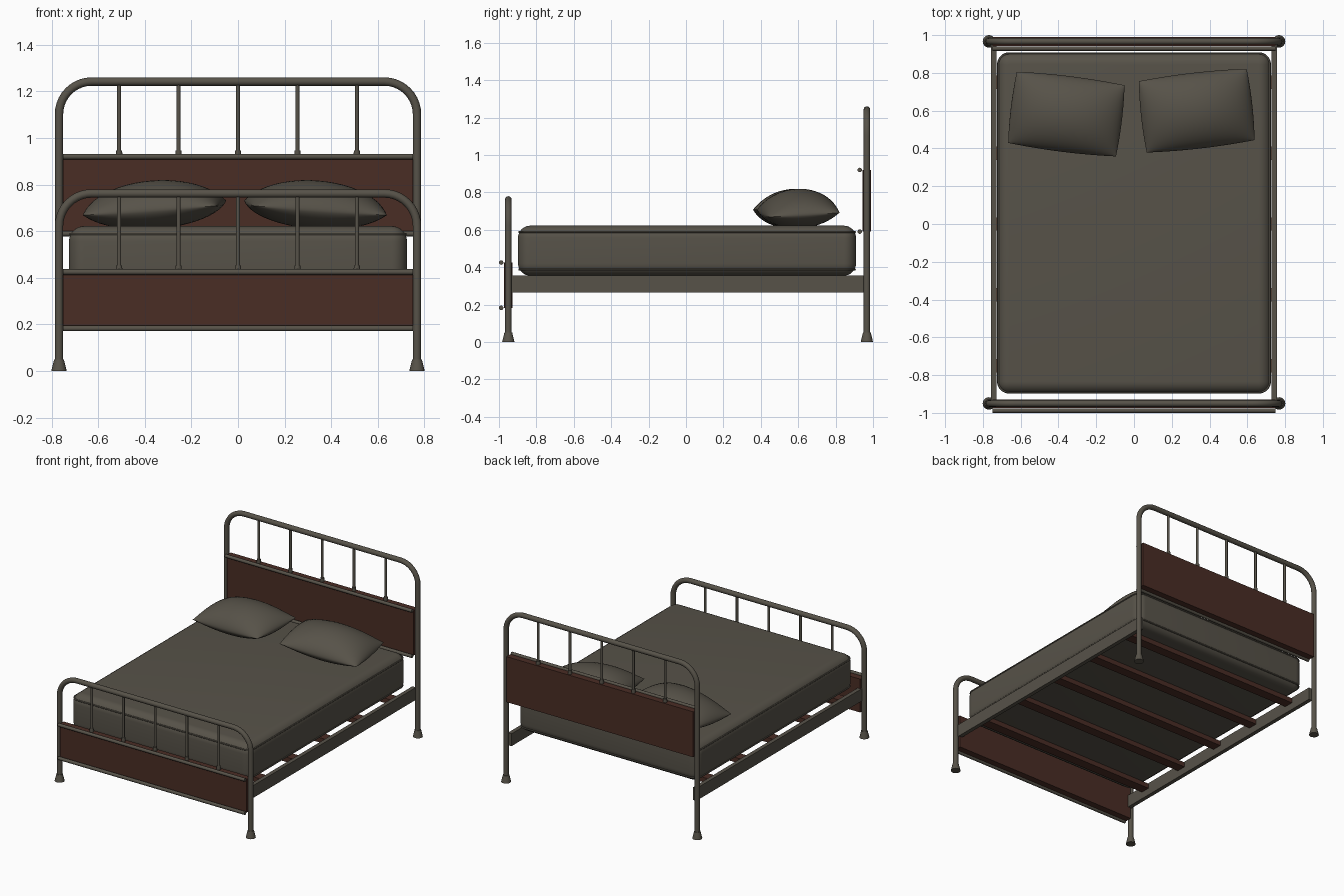
import bpy, bmesh, math
from mathutils import Matrix, Vector

cube = bpy.data.objects.get("Cube")
if cube:
    bpy.data.objects.remove(cube, do_unlink=True)


def material(name, rgb):
    m = bpy.data.materials.new(name)
    m.use_nodes = True
    m.diffuse_color = (*rgb, 1)
    m.node_tree.nodes["Principled BSDF"].inputs["Base Color"].default_value = (*rgb, 1)
    return m


GREY = material("warm grey", (0.095, 0.085, 0.066))
WOOD = material("dark red wood", (0.068, 0.026, 0.018))


def finish(obj, mat):
    obj.data.materials.clear()
    obj.data.materials.append(mat)
    bpy.ops.object.select_all(action='DESELECT')
    obj.select_set(True)
    bpy.context.view_layer.objects.active = obj
    bpy.ops.object.shade_smooth_by_angle(angle=math.radians(40))
    return obj


def from_bmesh(name, bm, mat):
    mesh = bpy.data.meshes.new(name)
    bmesh.ops.recalc_face_normals(bm, faces=bm.faces)
    bm.to_mesh(mesh)
    bm.free()
    obj = bpy.data.objects.new(name, mesh)
    bpy.context.collection.objects.link(obj)
    return finish(obj, mat)


def box(name, lo, hi, mat, bevel=0.0, segments=2):
    lo, hi = Vector(lo), Vector(hi)
    bm = bmesh.new()
    bmesh.ops.create_cube(bm, size=1, matrix=Matrix.Translation((lo + hi) / 2)
                          @ Matrix.Diagonal((*(hi - lo), 1)))
    if bevel:
        bmesh.ops.bevel(bm, geom=bm.edges[:], offset=bevel, segments=segments,
                        profile=0.5, affect='EDGES')
    return from_bmesh(name, bm, mat)


def cone(name, x, y, z0, z1, r0, r1, mat):
    bm = bmesh.new()
    bmesh.ops.create_cone(bm, cap_ends=True, segments=20, radius1=r0, radius2=r1,
                          depth=z1 - z0, matrix=Matrix.Translation((x, y, (z0 + z1) / 2)))
    return from_bmesh(name, bm, mat)


def tube(name, points, radius, mat, cyclic=False):
    curve = bpy.data.curves.new(name, 'CURVE')
    curve.dimensions = '3D'
    curve.bevel_depth = radius
    curve.bevel_resolution = 4
    curve.use_fill_caps = True
    spline = curve.splines.new('POLY')
    spline.points.add(len(points) - 1)
    for p, co in zip(spline.points, points):
        p.co = (*co, 1)
    spline.use_cyclic_u = cyclic
    obj = bpy.data.objects.new(name, curve)
    bpy.context.collection.objects.link(obj)
    bpy.ops.object.select_all(action='DESELECT')
    obj.select_set(True)
    bpy.context.view_layer.objects.active = obj
    bpy.ops.object.convert(target='MESH')
    return finish(bpy.context.object, mat)


def arc(cx, cy, r, start, steps=10):
    """Quarter circle, counter-clockwise from the start angle in degrees."""
    angles = [math.radians(start + 90 * i / steps) for i in range(steps + 1)]
    return [(cx + r * math.cos(a), cy + r * math.sin(a)) for a in angles]


POST_X, POST_R = 0.768, 0.018


# Head and foot ends: bent tube, feet, panel, two rails and spindles
def bed_end(name, y, top, panel_low, panel_high):
    z, r = top - POST_R, 0.14
    path = ([(POST_X, 0.03)] + arc(POST_X - r, z - r, r, 0)
            + arc(r - POST_X, z - r, r, 90) + [(-POST_X, 0.03)])
    tube(name + "_bent_tube", [(px, y, pz) for px, pz in path], POST_R, GREY)
    for side, sx in (("left", 1), ("right", -1)):
        cone(f"{name}_{side}_foot", sx * POST_X, y, 0, 0.05, 0.033, 0.021, GREY)
    box(name + "_panel", (-0.75, y - 0.024, panel_low), (0.75, y + 0.022, panel_high), WOOD)
    for level, rz in (("lower", panel_low), ("upper", panel_high)):
        tube(f"{name}_{level}_rail", [(sx * 0.75, y - 0.038, rz) for sx in (-1, 1)], 0.012, GREY)
    for i in range(5):
        x = (i - 2) * 0.255
        cone(f"{name}_spindle_{i + 1}", x, y, panel_high, z, 0.009, 0.009, GREY)
        cone(f"{name}_collar_{i + 1}", x, y, panel_high, panel_high + 0.027, 0.014, 0.013, GREY)


bed_end("headboard", 0.967, 1.26, 0.59, 0.92)
bed_end("footboard", -0.95, 0.78, 0.183, 0.425)

# Side rails and cross slats
for side, sx in (("left", 1), ("right", -1)):
    xs = sorted((sx * 0.728, sx * 0.757))
    box(side + "_side_rail", (xs[0], -0.945, 0.265), (xs[1], 0.962, 0.355), GREY)
for i in range(5):
    y = (i - 2) * 0.375
    box(f"slat_{i + 1}", (-0.73, y - 0.035, 0.315), (0.73, y + 0.035, 0.35), WOOD)

# Mattress with piping around its top and bottom edges
X, Y0, Y1, R = 0.725, -0.898, 0.909, 0.065
box("mattress", (-X, Y0, 0.355), (X, Y1, 0.622), GREY, bevel=R, segments=8)
inset = 0.006
cx, c0, c1, cr = X - R, Y0 + R, Y1 - R, R - inset
loop = (arc(cx, c1, cr, 0) + arc(-cx, c1, cr, 90)
        + arc(-cx, c0, cr, 180) + arc(cx, c0, cr, 270))
for name, z in (("lower_piping", 0.388), ("upper_piping", 0.588)):
    tube(name, [(px, py, z) for px, py in loop], 0.005, GREY, cyclic=True)


# Pillows: two puffed sheets meeting in a seam
def pillow(name, location, rotation):
    n = 24
    bm = bmesh.new()
    turn = (Matrix.Translation(location) @ Matrix.Rotation(rotation[2], 4, 'Z')
            @ Matrix.Rotation(rotation[1], 4, 'Y') @ Matrix.Rotation(rotation[0], 4, 'X'))
    for height in (0.118, -0.09):
        grid = []
        for i in range(n + 1):
            u = math.sin(math.pi / 2 * (2 * i / n - 1))
            row = []
            for j in range(n + 1):
                v = math.sin(math.pi / 2 * (2 * j / n - 1))
                puff = max(0, (1 - u * u) * (1 - v * v)) ** 0.6
                co = turn @ Vector((0.288 * u * (1 + 0.03 * (1 - v * v)),
                                    0.19 * v * (1 + 0.06 * (1 - u * u)), height * puff))
                co.z = max(co.z, 0.618)
                row.append(bm.verts.new(co))
            grid.append(row)
        for i in range(n):
            for j in range(n):
                bm.faces.new((grid[i][j], grid[i + 1][j], grid[i + 1][j + 1], grid[i][j + 1]))
    bmesh.ops.remove_doubles(bm, verts=bm.verts[:], dist=0.0004)
    return from_bmesh(name, bm, GREY)


pillow("right_pillow", (-0.358, 0.582, 0.7), (0.06, -0.07, -0.125))
pillow("left_pillow", (0.332, 0.6, 0.7), (0.06, 0.07, 0.115))
